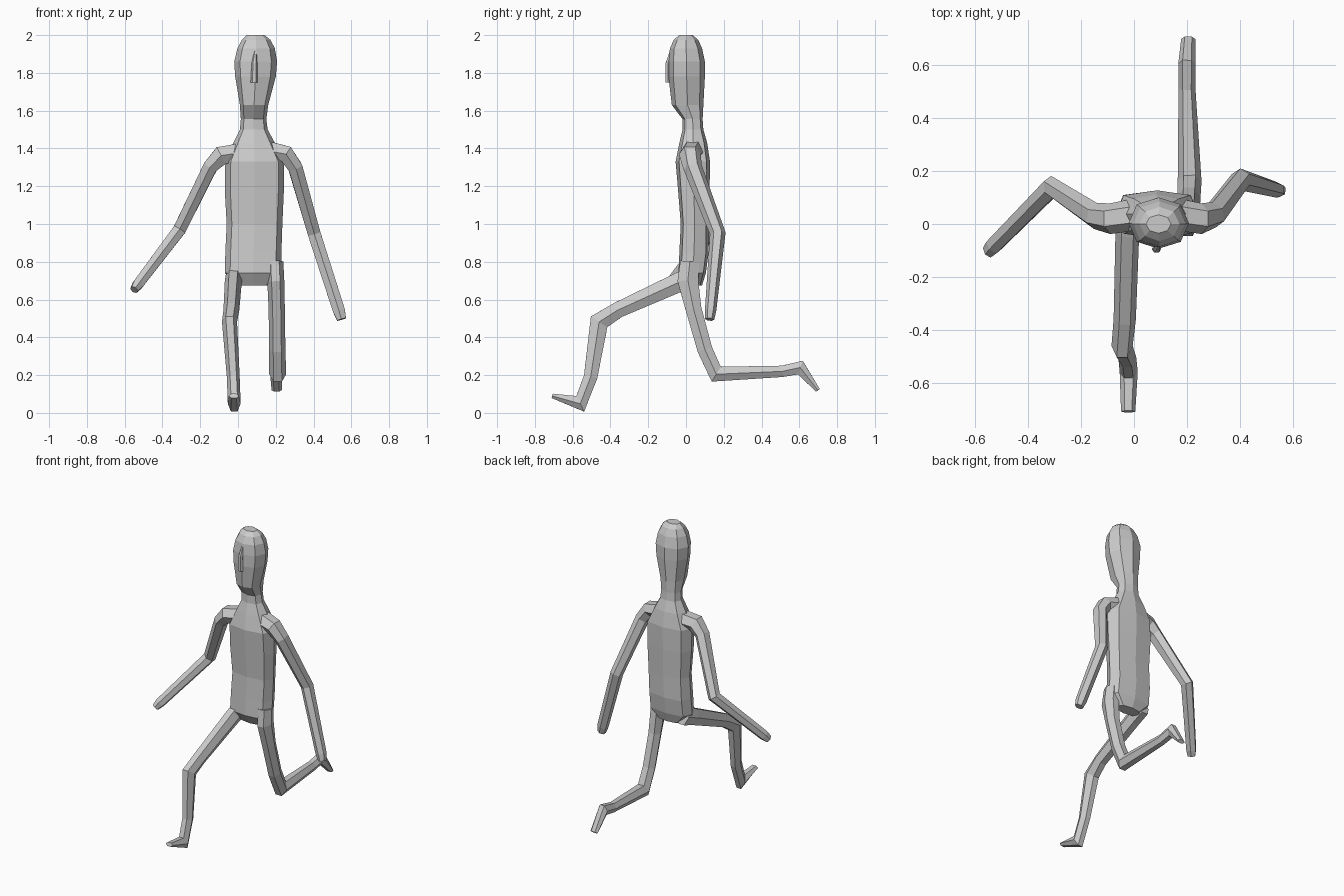
import bpy, bmesh, math
from mathutils import Vector


def skin(name, rings):
    """Join a stack of equal-sided rings into a closed flat-shaded mesh."""
    bm = bmesh.new()
    rows = [[bm.verts.new(p) for p in ring] for ring in rings]
    n = len(rows[0])
    for r, s in zip(rows, rows[1:]):
        for i in range(n):
            j = (i + 1) % n
            bm.faces.new((r[i], r[j], s[j], s[i]))
    bm.faces.new(rows[0])
    bm.faces.new(rows[-1])
    bmesh.ops.recalc_face_normals(bm, faces=bm.faces)
    mesh = bpy.data.meshes.new(name)
    bm.to_mesh(mesh)
    bm.free()
    ob = bpy.data.objects.new(name, mesh)
    bpy.context.collection.objects.link(ob)
    return ob


def level_ring(z, x0, x1, y0, y1, e, n=8):
    """Horizontal ring inside the given bounds; smaller e is boxier."""
    pts = []
    for i in range(n):
        c, s = math.cos(math.tau * i / n), math.sin(math.tau * i / n)
        c, s = [math.copysign(abs(k) ** e, k) if abs(k) > 1e-6 else 0 for k in (c, s)]
        pts.append(((x0 + x1) / 2 + c * (x1 - x0) / 2,
                    (y0 + y1) / 2 + s * (y1 - y0) / 2, z))
    return pts


def limb(name, path, ref, n=6):
    """Mitred tube; path rows are x, y, z, half width along ref, half width across."""
    pos = [Vector(p[:3]) for p in path]
    rings = []
    for k, p in enumerate(path):
        a = (pos[k] - pos[k - 1]).normalized() if k else Vector()
        b = (pos[k + 1] - pos[k]).normalized() if k + 1 < len(pos) else Vector()
        t = (a + b).normalized()
        u = (Vector(ref) - t * t.dot(Vector(ref))).normalized()
        v = t.cross(u)
        rings.append([pos[k] + u * p[3] * math.cos(math.tau * i / n)
                      + v * p[4] / 0.866 * math.sin(math.tau * i / n) for i in range(n)])
    return skin(name, rings)


X, Y = (1, 0, 0), (0, 1, 0)

# Head, neck and torso in one continuous form
skin("head_and_torso", [level_ring(*r) for r in [
    (2.00, 0.045, 0.140, -0.035, 0.035, 1),
    (1.975, 0.020, 0.172, -0.065, 0.065, 1),
    (1.93, -0.003, 0.195, -0.085, 0.085, 0.9),
    (1.86, -0.020, 0.207, -0.093, 0.10, 0.9),
    (1.78, -0.015, 0.200, -0.093, 0.10, 0.9),
    (1.63, 0.010, 0.160, -0.075, 0.092, 0.8),
    (1.555, 0.015, 0.150, -0.018, 0.088, 0.8),
    (1.50, 0.010, 0.157, -0.018, 0.092, 0.8),
    (1.43, -0.025, 0.195, -0.035, 0.112, 0.75),
    (1.33, -0.070, 0.245, -0.055, 0.127, 0.65),
    (1.18, -0.070, 0.243, -0.042, 0.125, 0.6),
    (1.00, -0.060, 0.235, -0.028, 0.12, 0.6),
    (0.85, -0.067, 0.230, -0.035, 0.12, 0.6),
    (0.74, -0.070, 0.230, -0.040, 0.105, 0.6),
    (0.675, 0.000, 0.170, 0.000, 0.085, 0.8)]])

# Nose
limb("nose", [(0.095, -0.075, 1.93, 0.006, 0.006), (0.087, -0.095, 1.85, 0.015, 0.013),
              (0.085, -0.094, 1.75, 0.018, 0.014)], X)

# Arms
limb("right_arm", [(0.00, 0.035, 1.375, 0.06, 0.05), (-0.09, 0.02, 1.362, 0.058, 0.05),
                   (-0.145, 0.03, 1.305, 0.05, 0.038), (-0.31, 0.14, 0.97, 0.042, 0.034),
                   (-0.53, -0.082, 0.68, 0.034, 0.028), (-0.55, -0.103, 0.652, 0.028, 0.02)], Y)
limb("left_arm", [(0.17, 0.035, 1.385, 0.06, 0.05), (0.255, 0.02, 1.37, 0.058, 0.045),
                  (0.303, 0.035, 1.30, 0.05, 0.038), (0.403, 0.168, 0.95, 0.042, 0.034),
                  (0.535, 0.13, 0.54, 0.03, 0.032), (0.548, 0.125, 0.495, 0.024, 0.024)], Y)

# Legs: one striding forward, one kneeling back
limb("front_leg", [(-0.02, 0.06, 0.73, 0.045, 0.055), (-0.025, -0.03, 0.695, 0.045, 0.052),
                   (-0.035, -0.36, 0.545, 0.042, 0.042), (-0.045, -0.46, 0.482, 0.04, 0.052),
                   (-0.025, -0.505, 0.19, 0.034, 0.036), (-0.02, -0.56, 0.048, 0.034, 0.046),
                   (-0.022, -0.708, 0.09, 0.027, 0.012)], X)
limb("back_leg", [(0.195, 0.02, 0.80, 0.045, 0.05), (0.20, 0.01, 0.70, 0.045, 0.055),
                  (0.205, 0.04, 0.55, 0.043, 0.042), (0.208, 0.10, 0.335, 0.043, 0.04),
                  (0.21, 0.16, 0.205, 0.045, 0.046), (0.20, 0.51, 0.22, 0.032, 0.03),
                  (0.20, 0.605, 0.24, 0.033, 0.038), (0.205, 0.698, 0.12, 0.027, 0.012)], X)
